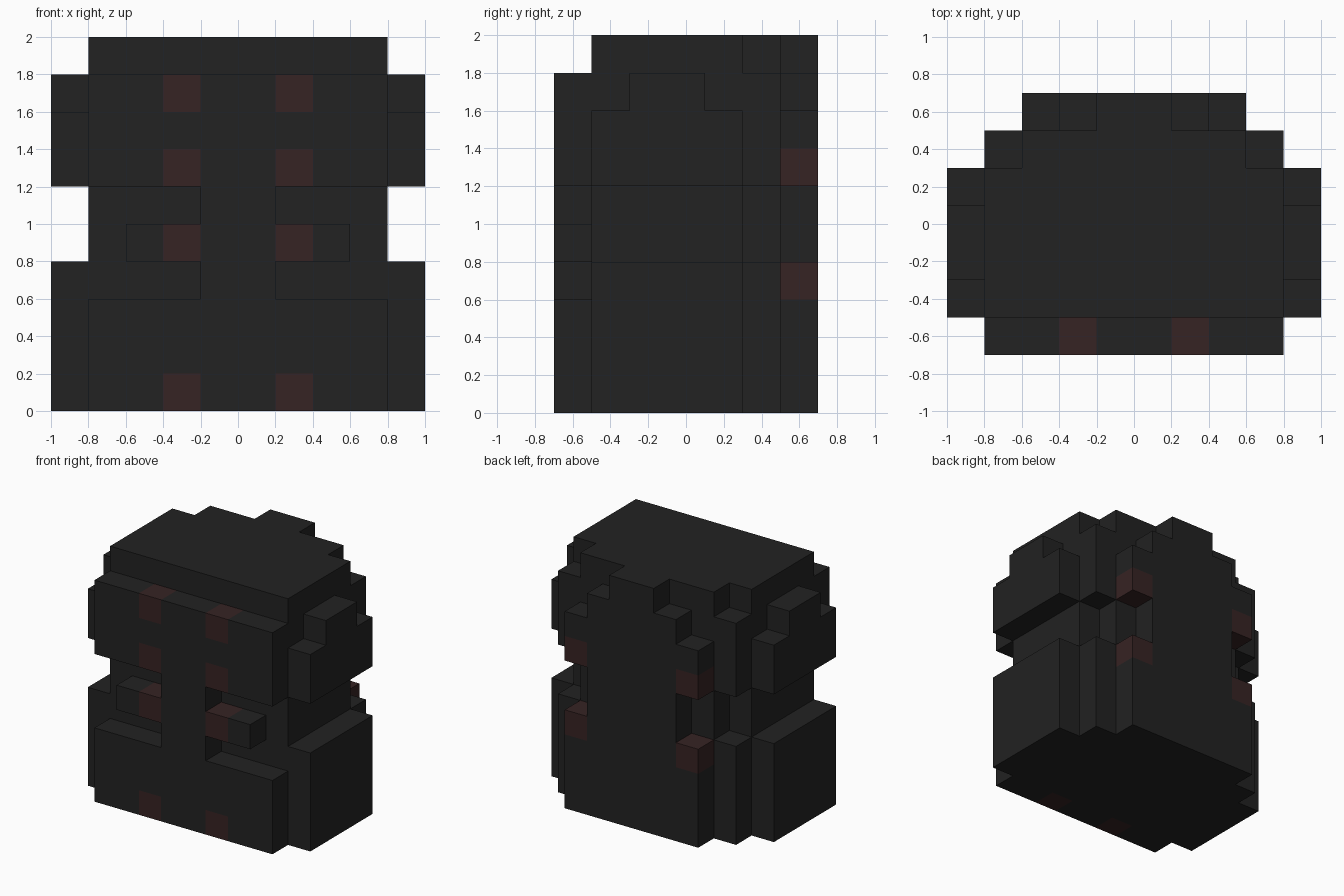
import bpy
import bmesh
from mathutils import Vector

cube = bpy.data.objects.get("Cube")
if cube:
    bpy.data.objects.remove(cube, do_unlink=True)

S = 0.2  # block size


def material(name, rgb):
    m = bpy.data.materials.new(name)
    m.use_nodes = True
    m.diffuse_color = (*rgb, 1)
    m.node_tree.nodes["Principled BSDF"].inputs["Base Color"].default_value = (*rgb, 1)
    return m


MATS = [material("charcoal", (0.016, 0.016, 0.016)),
        material("dark_red", (0.037, 0.0168, 0.0168))]

# Each part: boxes in block units on the +x half (x0, x1, y0, y1, z0, z1), mirrored to -x
PARTS = {
    "core_body": [(0, 4, 1, 5, 0, 10)],
    "lower_front": [(0, 4, 0, 1, 0, 3)],
    "front_ridge": [(0, 1, 0, 1, 3, 6)],
    "front_bars": [(1, 3, 0, 1, 4, 5)],
    "upper_front": [(0, 4, 0, 1, 6, 9)],
    "lower_sides": [(4, 5, 1, 5, 0, 4)],
    "upper_sides": [(4, 5, 1, 5, 6, 8), (4, 5, 2, 4, 8, 9)],
    "back_panel": [(0, 3, 5, 6, 0, 10)],
    "back_corners": [(3, 4, 5, 6, 0, 4), (3, 4, 5, 6, 6, 9)],
    "back_ridge": [(0, 1, 6, 7, 0, 10), (1, 2, 6, 7, 0, 9)],
    "back_studs": [(2, 3, 6, 7, 0, 4), (2, 3, 6, 7, 6, 8)],
}

# Red blocks on the +x half
RED = {(1, 0, z) for z in (0, 4, 6, 8)} | {(2, 6, 3), (2, 6, 6)}


def cells(boxes):
    out = set()
    for x0, x1, y0, y1, z0, z1 in boxes:
        for x in range(x0, x1):
            for y in range(y0, y1):
                for z in range(z0, z1):
                    out |= {(x, y, z), (-1 - x, y, z)}
    return out


SOLID = set().union(*(cells(b) for b in PARTS.values()))


def build(name, boxes):
    """Skin the blocks of one part, leaving out faces buried between blocks."""
    bm = bmesh.new()
    for c in sorted(cells(boxes)):
        half = (c[0] if c[0] >= 0 else -1 - c[0], c[1], c[2])
        centre = Vector((c[0] + 0.5, c[1] - 3, c[2] + 0.5))
        for axis in range(3):
            for sign in (-1, 1):
                n = list(c)
                n[axis] += sign
                if tuple(n) in SOLID:
                    continue
                out, u, v = Vector(), Vector(), Vector()
                out[axis] = sign * 0.5
                u[(axis + 1) % 3] = 0.5
                v[(axis + 2) % 3] = 0.5 * sign
                ring = (-u - v, u - v, u + v, v - u)
                f = bm.faces.new([bm.verts.new((centre + out + r) * S) for r in ring])
                f.material_index = int(half in RED)
    bmesh.ops.remove_doubles(bm, verts=bm.verts, dist=0.001)
    mesh = bpy.data.meshes.new(name)
    bm.to_mesh(mesh)
    bm.free()
    for m in MATS:
        mesh.materials.append(m)
    bpy.context.collection.objects.link(bpy.data.objects.new(name, mesh))


for part, boxes in PARTS.items():
    build(part, boxes)
